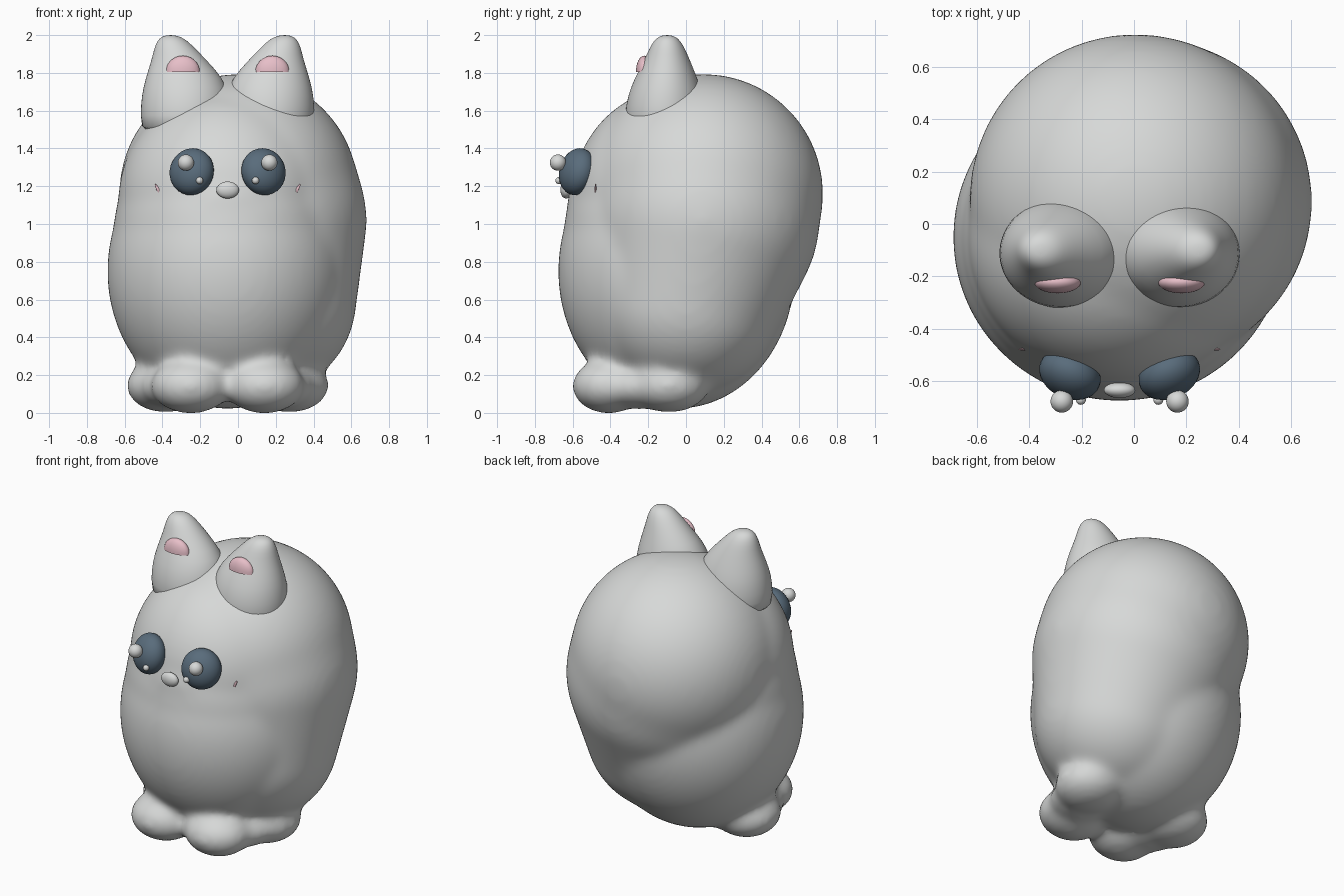
import bpy, bmesh, math
from mathutils import Matrix, Vector

if "Cube" in bpy.data.objects:
    bpy.data.objects.remove(bpy.data.objects["Cube"])

MID = -0.055  # mirror plane of the face, ears and feet


def material(name, rgb):
    m = bpy.data.materials.new(name)
    m.use_nodes = True
    m.diffuse_color = (*rgb, 1)
    m.node_tree.nodes["Principled BSDF"].inputs["Base Color"].default_value = (*rgb, 1)
    return m


fur = material("pale grey fur", (0.68, 0.692, 0.685))
dark = material("slate blue", (0.10, 0.15, 0.20))
pink = material("soft pink", (0.80, 0.52, 0.58))


def finish(name, bm, mat):
    bmesh.ops.recalc_face_normals(bm, faces=bm.faces)
    me = bpy.data.meshes.new(name)
    bm.to_mesh(me)
    bm.free()
    me.materials.append(mat)
    ob = bpy.data.objects.new(name, me)
    bpy.context.collection.objects.link(ob)
    me.shade_smooth()
    return ob


def add_ball(bm, center, radii, rot=None, seg=32):
    m = Matrix.Translation(center) @ (rot or Matrix()) @ Matrix.Diagonal((*radii, 1))
    bmesh.ops.create_uvsphere(bm, u_segments=seg, v_segments=seg // 2, radius=1, matrix=m)


def ball(name, center, radii, mat, rot=None):
    bm = bmesh.new()
    add_ball(bm, center, radii, rot)
    return finish(name, bm, mat)


# Body: overlapping volumes fused into one soft skin
bm = bmesh.new()
add_ball(bm, (MID, -0.05, 0.75), (0.638, 0.628, 0.73), seg=64)    # belly
add_ball(bm, (MID, -0.05, 0.94), (0.607, 0.597, 0.62), seg=64)    # chest
add_ball(bm, (MID, -0.055, 1.12), (0.58, 0.555, 0.6), seg=64)     # head
add_ball(bm, (MID, -0.44, 1.11), (0.3, 0.19, 0.19))               # muzzle
# back and flank: a swept ball from crown through hip to heel
SWEEP = [(Vector((0.005, 0.092, 1.16)), 0.635), (Vector((0.06, 0.085, 1.02)), 0.622),
         (Vector((0.12, 0.0, 0.6)), 0.507)]
for (p, a), (q, b) in zip(SWEEP, SWEEP[1:]):
    for i in range(9):
        t = i / 8
        r = a + (b - a) * t
        add_ball(bm, p.lerp(q, t), (r, r, r), seg=64)
for s in (-1, 1):                                                 # feet
    add_ball(bm, (MID + s * 0.195, -0.41, 0.142), (0.215, 0.195, 0.147))
    add_ball(bm, (MID + s * 0.327, -0.09, 0.145), (0.212, 0.215, 0.145))
    add_ball(bm, (MID + s * 0.27, -0.25, 0.137), (0.19, 0.18, 0.118))
body = finish("body", bm, fur)
rm = body.modifiers.new("fuse", "REMESH")
rm.mode = "VOXEL"
rm.voxel_size = 0.02
rm.use_smooth_shade = True
sm = body.modifiers.new("soften", "SMOOTH")
sm.factor = 0.5
sm.iterations = 32
bpy.context.view_layer.update()
skin = body.evaluated_get(bpy.context.evaluated_depsgraph_get())


def front_y(x, z):
    hit, loc, _, _ = skin.ray_cast(Vector((x, -3, z)), Vector((0, 1, 0)))
    return loc.y if hit else -0.5


# Ear rings: outward offset, y, z, x radius, y radius
EAR = [(0.217, -0.112, 1.45, 0.24, 0.212), (0.22, -0.112, 1.58, 0.242, 0.212),
       (0.224, -0.11, 1.68, 0.232, 0.199), (0.228, -0.106, 1.77, 0.207, 0.167),
       (0.258, -0.1, 1.87, 0.144, 0.12), (0.28, -0.1, 1.93, 0.109, 0.094),
       (0.293, -0.1, 1.97, 0.079, 0.07), (0.299, -0.1, 1.99, 0.053, 0.047),
       (0.302, -0.1, 2.0, 0.02, 0.02)]


def ear(name, s):
    bm = bmesh.new()
    n = 40
    rings = []
    for ox, y, z, rx, ry in EAR:
        rings.append([bm.verts.new((MID + s * ox + rx * math.cos(a), y + ry * math.sin(a), z))
                      for a in (2 * math.pi * k / n for k in range(n))])
    for a, b in zip(rings, rings[1:]):
        for k in range(n):
            bm.faces.new((a[k], a[k - 1], b[k - 1], b[k]))
    bm.faces.new(rings[0])
    bm.faces.new(rings[-1])
    ob = finish(name, bm, fur)
    sub = ob.modifiers.new("round", "SUBSURF")
    sub.levels = sub.render_levels = 1


def inner_ear(name, s):
    # half dome with a flat lower edge
    bm = bmesh.new()
    add_ball(bm, (MID + s * 0.237, -0.222, 1.805), (0.09, 0.043, 0.086))
    cut = bmesh.ops.bisect_plane(bm, geom=bm.verts[:] + bm.edges[:] + bm.faces[:],
                                 plane_co=(0, 0, 1.806), plane_no=(0, 0, -1), clear_outer=True)
    rim = [e for e in cut["geom_cut"] if isinstance(e, bmesh.types.BMEdge)]
    bmesh.ops.edgeloop_fill(bm, edges=rim)
    ob = finish(name, bm, pink)
    ob.data.set_sharp_from_angle(angle=math.radians(40))


for side, s in (("right", -1), ("left", 1)):
    ear(side + "_ear", s)
    inner_ear(side + "_inner_ear", s)
    # Eyes follow the curve of the face
    turn = Matrix.Rotation(s * 0.42, 4, "Z") @ Matrix.Rotation(-0.25, 4, "X")
    ball(side + "_eye", (MID + s * 0.19, -0.575, 1.277), (0.122, 0.09, 0.126), dark, turn)
    ball(side + "_large_glint", (MID + s * 0.221, -0.678, 1.325), (0.043,) * 3, fur)
    ball(side + "_small_glint", (MID + s * 0.148, -0.672, 1.23), (0.019,) * 3, fur)
    # Blush sliver on the cheek
    x = MID + s * 0.367
    ball(side + "_blush", (x, front_y(x, 1.18), 1.18), (0.008, 0.005, 0.036), pink,
         Matrix.Rotation(s * 0.5, 4, "Y"))

ball("nose", (MID, -0.635, 1.18), (0.06, 0.03, 0.045), fur)
